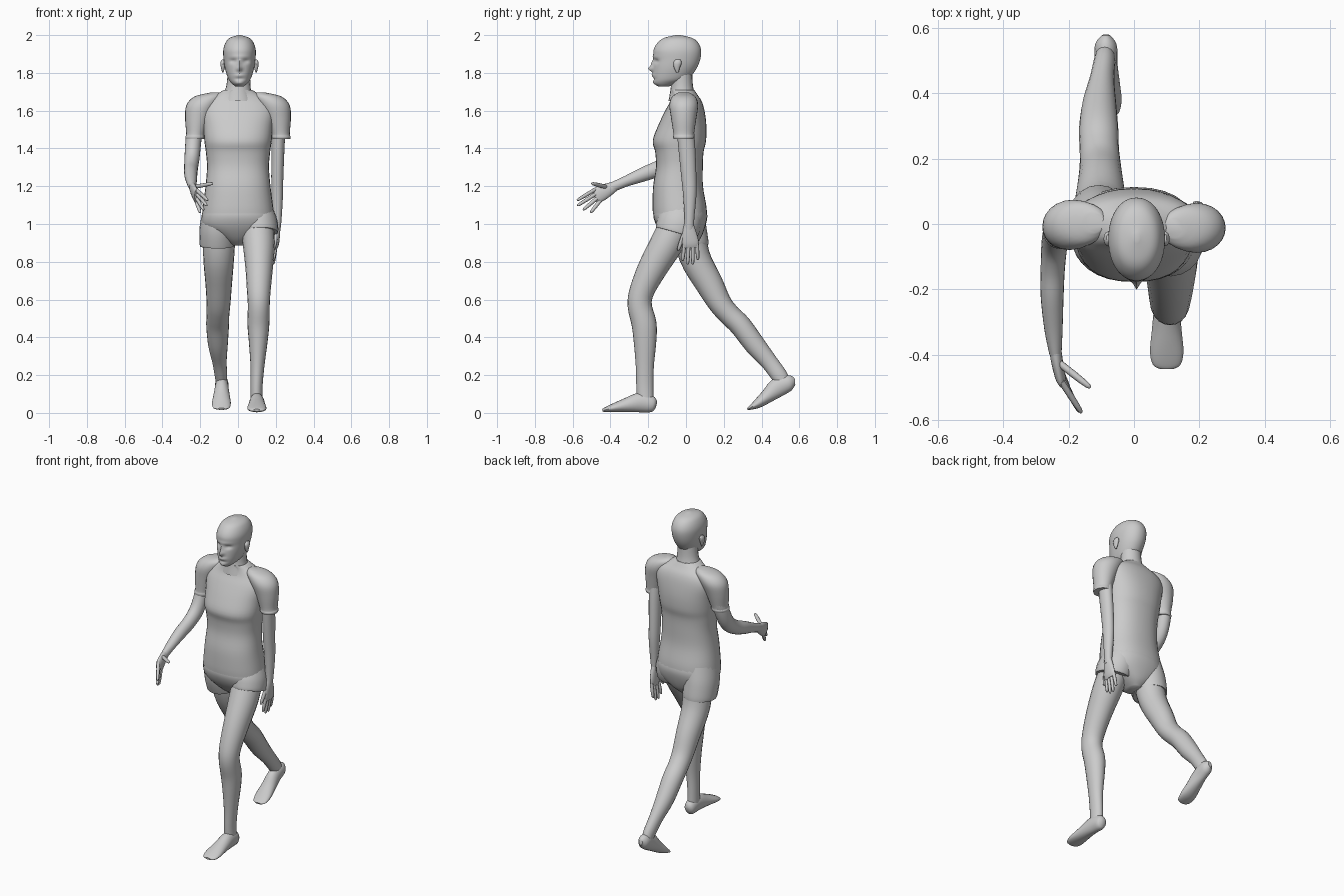
import bpy, bmesh, math
from mathutils import Vector


def spline(keys, steps):
    """Catmull-Rom through rows of numbers."""
    out = []
    for i in range(len(keys) - 1):
        a, b, c, d = (keys[max(i - 1, 0)], keys[i], keys[i + 1], keys[min(i + 2, len(keys) - 1)])
        for s in range(steps):
            t = s / steps
            out.append([0.5 * (2 * q + (r - p) * t + (2 * p - 5 * q + 4 * r - w) * t * t
                               + (3 * q - p - 3 * r + w) * t ** 3) for p, q, r, w in zip(a, b, c, d)])
    return out + [list(keys[-1])]


def loft(name, keys, flat=False, sides=20, steps=4, power=2.0, shape=None):
    """Skin rings (x, y, z, half width, half depth); flat keeps rings level."""
    rows = spline(keys, steps)
    pts = [Vector(r[:3]) for r in rows]
    bm = bmesh.new()
    rings = []
    for i, r in enumerate(rows):
        tan = Vector((0, 0, 1))
        if not flat:
            tan = (pts[min(i + 1, len(pts) - 1)] - pts[max(i - 1, 0)]).normalized()
        u = Vector((1, 0, 0))
        u = (u - tan * u.dot(tan)).normalized()
        v = tan.cross(u)
        ring = []
        for k in range(sides):
            a = 2 * math.pi * k / sides
            c, s = math.cos(a), math.sin(a)
            c = math.copysign(abs(c) ** (2 / power), c)
            s = math.copysign(abs(s) ** (2 / power), s)
            p = pts[i] + u * c * max(r[3], .002) + v * s * max(r[4], .002)
            ring.append(bm.verts.new(shape(p, pts[i]) if shape else p))
        rings.append(ring)
    for a, b in zip(rings, rings[1:]):
        for k in range(sides):
            n = (k + 1) % sides
            bm.faces.new((a[k], a[n], b[n], b[k]))
    bm.faces.new(rings[0])
    bm.faces.new(rings[-1])
    bmesh.ops.recalc_face_normals(bm, faces=bm.faces)
    me = bpy.data.meshes.new(name)
    bm.to_mesh(me)
    bm.free()
    ob = bpy.data.objects.new(name, me)
    bpy.context.collection.objects.link(ob)
    bpy.ops.object.select_all(action='DESELECT')
    ob.select_set(True)
    bpy.context.view_layer.objects.active = ob
    bpy.ops.object.shade_smooth_by_angle(angle=math.radians(45))
    return ob


def finger(name, a, b, r=.010):
    a, b = Vector(a), Vector(b)
    m = a.lerp(b, .5)
    e = a.lerp(b, .92)
    loft(name, [(*a, r, r), (*m, r, r), (*e, r * .75, r * .75), (*b, .002, .002)], sides=8, steps=2)


# Head with sculpted face: (x, z, width, height, push in y)
BUMPS = [(0, 1.822, .011, .014, -.026), (0, 1.85, .009, .02, -.012), (-.034, 1.862, .016, .011, .013),
         (.034, 1.862, .016, .011, .013), (0, 1.787, .024, .007, -.008), (0, 1.768, .025, .006, .005),
         (0, 1.745, .022, .01, -.006), (0, 1.885, .05, .009, -.004)]


def face(p, c):
    if p.y < c.y:
        for x, z, sx, sz, d in BUMPS:
            p.y += d * math.exp(-((p.x - .008 - x) / sx) ** 2 - ((p.z - z) / sz) ** 2)
    return p


HEAD = [(1.728, -.118, .022, .028), (1.745, -.105, .042, .062), (1.77, -.08, .060, .094),
        (1.82, -.06, .076, .114), (1.87, -.048, .084, .123), (1.92, -.046, .086, .126),
        (1.96, -.043, .074, .107), (1.985, -.042, .052, .074), (2.0, -.042, .008, .012)]
loft("head", [(.008, y, z, a, b) for z, y, a, b in HEAD], True, 48, 7, 2.1, face)
for x in (-.08, .096):
    loft("ear", [(x, -.045, 1.802, .003, .006), (x, -.048, 1.825, .010, .015), (x, -.045, 1.855, .013, .022),
                 (x, -.042, 1.872, .004, .01)], True, 12, 3)
loft("neck", [(0, -.015, 1.65, .09, .078), (0, -.02, 1.70, .071, .064), (.003, -.022, 1.75, .062, .057),
              (.006, -.025, 1.83, .06, .058)], True)

# Shirt body and sleeves
SHIRT = [(1.055, -.032, .190, .143), (1.10, -.035, .185, .142), (1.2, -.042, .172, .132),
         (1.3, -.035, .164, .124), (1.38, -.035, .170, .128), (1.44, -.035, .178, .141),
         (1.52, -.02, .185, .128), (1.6, -.006, .195, .104), (1.65, 0, .172, .083),
         (1.685, -.008, .115, .068), (1.71, -.018, .075, .062)]
loft("shirt_body", [(0, y, z, a, b) for z, y, a, b in SHIRT], True, 32, 4, 2.3)
SLEEVE = [(.12, 1.695, .03, .03), (.155, 1.675, .075, .062), (.19, 1.63, .083, .076),
          (.212, 1.56, .068, .067), (.224, 1.48, .050, .055), (.227, 1.462, .052, .056), (.228, 1.45, .049, .053)]
for side, dy, lean in ((1, -.012, 0), (-1, .004, -.025)):
    loft("sleeve", [(side * x, dy + lean * (1.69 - z) / .24, z, a, b) for x, z, a, b in SLEEVE], True, 24)

# Shorts
loft("shorts_seat", [(0, -.032, 1.09, .178, .136), (0, -.03, 1.04, .192, .143), (0, -.025, .98, .18, .125),
                     (0, -.015, .92, .09, .09), (0, -.01, .885, .03, .05)], True, 28, 4, 2.3)
loft("shorts_leg_front", [(.095, -.02, 1.07, .09, .11), (.106, -.035, 1.01, .102, .118),
                          (.112, -.05, .965, .102, .114), (.113, -.054, .952, .098, .11)])
loft("shorts_leg_back", [(-.095, -.022, 1.07, .09, .11), (-.105, -.008, .98, .098, .115),
                         (-.107, .012, .90, .097, .108), (-.107, .015, .883, .093, .104)])

# Legs
loft("front_leg", [(.1, -.03, 1.03, .085, .09), (.11, -.1, .9, .085, .088), (.112, -.175, .77, .073, .078),
                   (.11, -.232, .65, .063, .066), (.11, -.245, .57, .058, .064), (.108, -.222, .47, .058, .066),
                   (.107, -.217, .38, .050, .060), (.103, -.218, .25, .037, .048),
                   (.098, -.218, .14, .032, .045), (.098, -.215, .05, .032, .043)])
loft("back_leg", [(-.095, .01, 1.0, .085, .09), (-.102, .045, .83, .082, .082), (-.102, .125, .68, .070, .073),
                  (-.103, .18, .58, .063, .062), (-.106, .23, .52, .060, .058), (-.108, .29, .46, .060, .058),
                  (-.106, .365, .36, .052, .055), (-.098, .44, .27, .038, .045),
                  (-.09, .495, .195, .033, .043), (-.088, .52, .15, .028, .035)])

# Feet
loft("front_foot", [(.098, -.157, .04, .012, .015), (.098, -.175, .044, .032, .041), (.1, -.24, .055, .038, .052),
                    (.1, -.32, .040, .045, .037), (.1, -.39, .025, .051, .022), (.1, -.43, .016, .042, .012),
                    (.1, -.443, .014, .02, .006)])
loft("back_foot", [(-.086, .577, .165, .012, .018), (-.086, .548, .16, .033, .042), (-.086, .487, .135, .036, .051),
                   (-.087, .43, .088, .044, .037), (-.088, .38, .050, .050, .025), (-.088, .34, .027, .042, .011),
                   (-.088, .325, .021, .02, .005)])

# Hanging arm and hand
loft("hanging_arm", [(.215, -.01, 1.57, .04, .045), (.212, .003, 1.42, .035, .045), (.208, .015, 1.25, .032, .040),
                     (.208, .02, 1.15, .030, .035), (.208, .018, 1.03, .023, .026), (.207, .015, .97, .018, .026)])
loft("hanging_palm", [(.207, .015, 1.0, .018, .025), (.206, .018, .95, .017, .038), (.203, .024, .90, .015, .044),
                      (.2, .026, .875, .010, .038)])
for i in range(4):
    finger("hanging_finger", (.201, -.008 + .022 * i, .895),
           (.186, -.018 + .027 * i, (.805, .785, .785, .81)[i]))
finger("hanging_thumb", (.203, -.008, .955), (.188, -.042, .86), .011)

# Swinging arm and hand
loft("swinging_arm", [(-.22, .0, 1.56, .043, .05), (-.235, -.02, 1.45, .042, .047), (-.243, -.065, 1.355, .040, .046),
                      (-.248, -.135, 1.30, .037, .042), (-.25, -.22, 1.265, .035, .038),
                      (-.246, -.32, 1.225, .028, .028), (-.24, -.395, 1.193, .019, .026)])
loft("swinging_palm", [(-.242, -.375, 1.2, .019, .025), (-.235, -.42, 1.178, .018, .037),
                       (-.225, -.465, 1.155, .016, .042), (-.22, -.485, 1.146, .010, .037)])
TIPS = [(-.16, -.577, 1.125), (-.165, -.575, 1.097), (-.182, -.545, 1.074), (-.2, -.505, 1.06)]
for i, tip in enumerate(TIPS):
    o = .033 - .022 * i
    finger("swinging_finger", (-.222, -.468 - .4 * o, 1.153 + .9 * o), tip)
finger("swinging_thumb", (-.228, -.425, 1.197), (-.133, -.5, 1.215), .011)
